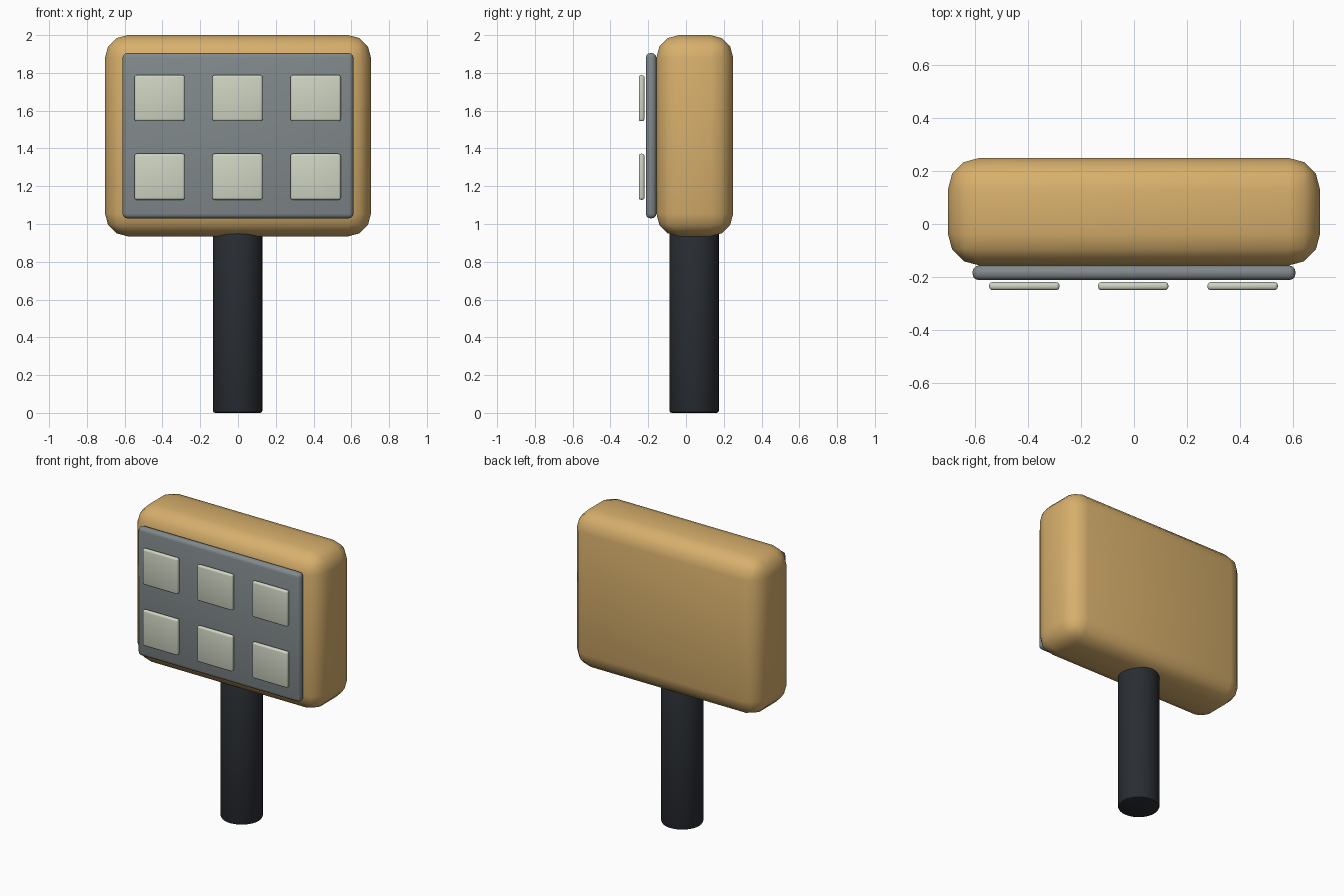
import bpy
from math import radians

if "Cube" in bpy.data.objects:
    bpy.data.objects.remove(bpy.data.objects["Cube"])


def material(name, rgb):
    m = bpy.data.materials.new(name)
    m.diffuse_color = (*rgb, 1)
    m.use_nodes = True
    m.node_tree.nodes["Principled BSDF"].inputs["Base Color"].default_value = m.diffuse_color
    return m


TAN = material("tan", (0.68, 0.43, 0.15))
GREY = material("slate", (0.22, 0.25, 0.26))
PALE = material("pale", (0.62, 0.66, 0.54))
BLACK = material("black", (0.022, 0.026, 0.032))


def finish(ob, name, mat, bevel, segments):
    ob.name = name
    ob.data.materials.append(mat)
    bpy.ops.object.transform_apply(location=False, rotation=False, scale=True)
    mod = ob.modifiers.new("rounding", "BEVEL")
    mod.width = bevel
    mod.segments = segments
    mod.limit_method = "ANGLE"
    mod.angle_limit = radians(40)
    bpy.ops.object.modifier_apply(modifier=mod.name)
    bpy.ops.object.shade_smooth_by_angle(angle=radians(40))
    return ob


def rounded_box(name, lo, hi, mat, bevel, segments=3):
    bpy.ops.mesh.primitive_cube_add(
        size=1, location=[(a + b) / 2 for a, b in zip(lo, hi)])
    ob = bpy.context.object
    ob.scale = [b - a for a, b in zip(lo, hi)]
    return finish(ob, name, mat, bevel, segments)


# Rounded head block
rounded_box("head", (-0.704, -0.157, 0.935), (0.704, 0.25, 2.0), TAN, 0.12)

# Front plate
rounded_box("front_plate", (-0.611, -0.212, 1.03), (0.611, -0.157, 1.905), GREY, 0.024)

# Six square pads floating just in front of the plate
for row, z in enumerate((1.25, 1.666)):
    for col, x in enumerate((-0.415, -0.003, 0.411)):
        rounded_box(f"pad_{row}_{col}", (x - 0.133, -0.25, z - 0.122),
                    (x + 0.133, -0.22, z + 0.122), PALE, 0.012)

# Handle, running up into the head
bpy.ops.mesh.primitive_cylinder_add(vertices=32, radius=0.131, depth=1.0,
                                    location=(-0.002, 0.043, 0.5))
finish(bpy.context.object, "handle", BLACK, 0.012, 2)
